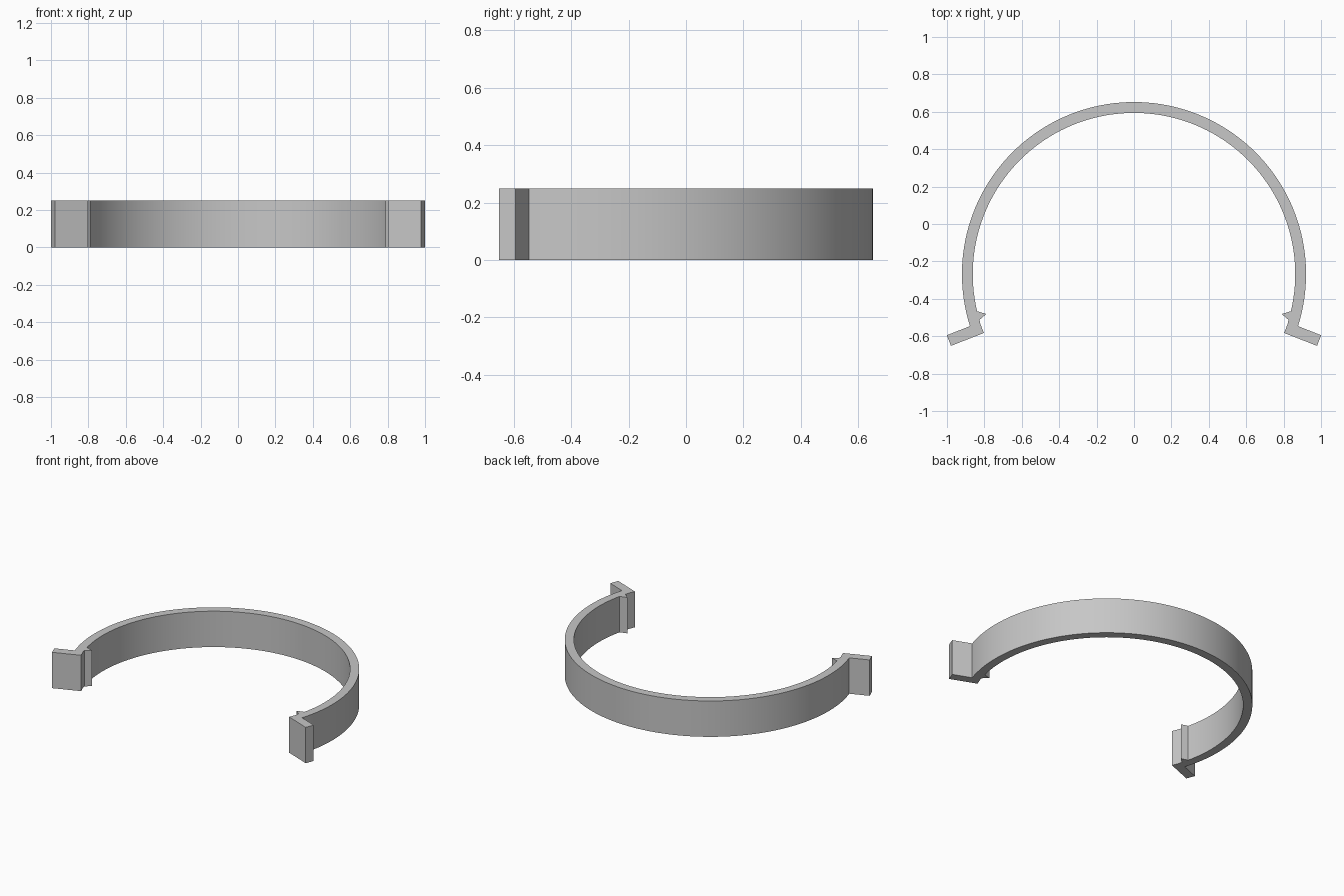
import bpy, bmesh
from math import sin, cos, asin, radians, pi

HEIGHT = 0.25
CENTRE_Y = -0.268
R_IN, R_OUT = 0.862, 0.92
TAB_ANGLE = radians(-21.4)   # radial line of the tab's front face
TAB_THICK, TAB_END = 0.061, 1.051
SEGMENTS = 96

cube = bpy.data.objects.get("Cube")
if cube:
    bpy.data.objects.remove(cube, do_unlink=True)

grey = bpy.data.materials.new("light_grey")
grey.use_nodes = True
grey.diffuse_color = (0.57, 0.57, 0.57, 1)
bsdf = next(n for n in grey.node_tree.nodes if n.type == 'BSDF_PRINCIPLED')
bsdf.inputs["Base Color"].default_value = grey.diffuse_color
bsdf.inputs["Roughness"].default_value = 0.6


def polar(r, a):
    return (r * cos(a), CENTRE_Y + r * sin(a))


def tab_point(along, across):
    """Point in the tab's own axes, which are turned to the tab angle."""
    c, s = cos(TAB_ANGLE), sin(TAB_ANGLE)
    return (along * c - across * s, CENTRE_Y + along * s + across * c)


def extrude_faces(name, polygons, smooth=False):
    """Raise a flat, connected set of polygons to the full height."""
    bm = bmesh.new()
    for poly in polygons:
        bm.faces.new([bm.verts.new((x, y, 0)) for x, y in poly])
    bmesh.ops.remove_doubles(bm, verts=bm.verts, dist=1e-5)
    base = bm.faces[:]
    raised = bmesh.ops.extrude_face_region(bm, geom=base, use_keep_orig=True)
    top = [v for v in raised["geom"] if isinstance(v, bmesh.types.BMVert)]
    bmesh.ops.translate(bm, verts=top, vec=(0, 0, HEIGHT))
    bmesh.ops.recalc_face_normals(bm, faces=bm.faces)
    mesh = bpy.data.meshes.new(name)
    bm.to_mesh(mesh)
    bm.free()
    mesh.materials.append(grey)
    obj = bpy.data.objects.new(name, mesh)
    bpy.context.collection.objects.link(obj)
    if smooth:
        bpy.ops.object.select_all(action='DESELECT')
        obj.select_set(True)
        bpy.context.view_layer.objects.active = obj
        bpy.ops.object.shade_smooth_by_angle(angle=radians(30))
    return obj


# Open band, with its ends cut flush to the back faces of the tabs
def arc(r):
    start = TAB_ANGLE + asin(TAB_THICK / r)
    span = pi - 2 * start
    return [polar(r, start + span * i / SEGMENTS) for i in range(SEGMENTS + 1)]


inner, outer = arc(R_IN), arc(R_OUT)
extrude_faces("clip_band", [
    (inner[i], outer[i], outer[i + 1], inner[i + 1]) for i in range(SEGMENTS)
], smooth=True)

# Outward tab and small inner barb at each end
tab = [tab_point(R_IN, 0), tab_point(TAB_END, 0),
       tab_point(TAB_END, TAB_THICK), tab_point(R_IN, TAB_THICK)]
barb = [polar(R_IN + 0.003, radians(-16.6)), polar(R_IN + 0.003, radians(-13.2)),
        polar(0.818, radians(-15.1))]
for side, sign in (("left", 1), ("right", -1)):
    for part, outline in (("end_tab", tab), ("inner_barb", barb)):
        extrude_faces(f"{side}_{part}", [[(sign * x, y) for x, y in outline]])
